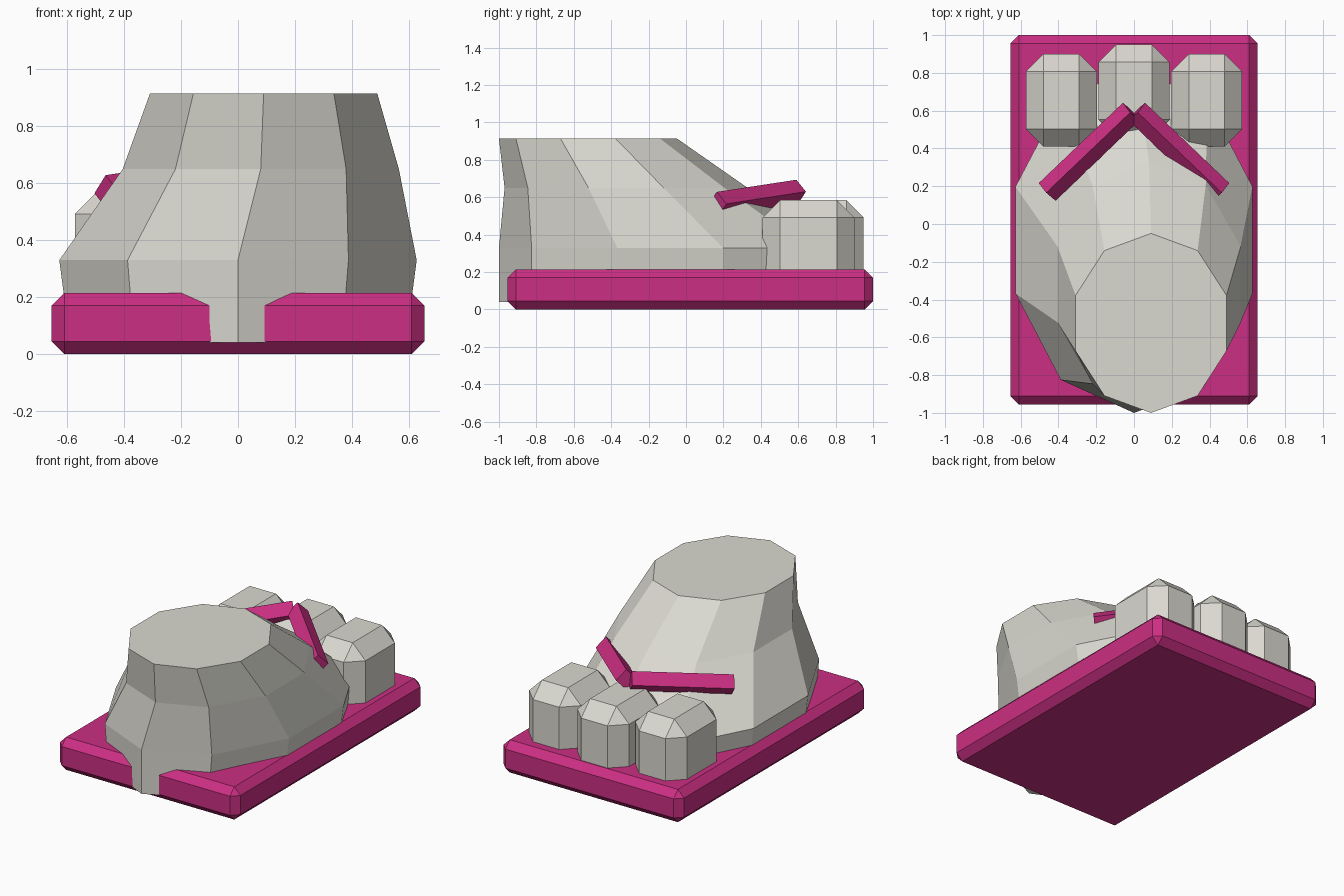
import bpy, bmesh
from math import sin, cos, tau
from mathutils import Vector, Matrix

cube = bpy.data.objects.get("Cube")
if cube:
    bpy.data.objects.remove(cube, do_unlink=True)


def material(name, rgb):
    m = bpy.data.materials.new(name)
    m.use_nodes = True
    color = (*rgb, 1.0)
    m.diffuse_color = color
    m.node_tree.nodes["Principled BSDF"].inputs["Base Color"].default_value = color
    return m


STONE = material("pale stone", (0.70, 0.69, 0.63))
PINK = material("sandal pink", (0.60, 0.028, 0.225))


def finish(bm, name, mat):
    bmesh.ops.recalc_face_normals(bm, faces=bm.faces)
    mesh = bpy.data.meshes.new(name)
    bm.to_mesh(mesh)
    bm.free()
    mesh.materials.append(mat)
    obj = bpy.data.objects.new(name, mesh)
    bpy.context.collection.objects.link(obj)
    return obj


def bevelled_box(name, low, high, width, mat):
    low, high = Vector(low), Vector(high)
    bm = bmesh.new()
    bmesh.ops.create_cube(bm, size=1)
    for v in bm.verts:
        v.co = (low + high) / 2 + v.co * (high - low)
    bmesh.ops.bevel(bm, geom=bm.edges[:], offset=width, segments=1,
                    affect='EDGES', profile=0.5)
    return finish(bm, name, mat)


# Sandal sole
bevelled_box("sole", (-0.655, -0.955, 0), (0.655, 1.0, 0.215), 0.045, PINK)

# Foot: ten-sided rings (centre x, centre y, radius x, radius y, height)
RINGS = [
    (0.00, -0.085, 0.62, 0.915, 0.04),
    (0.00, -0.085, 0.66, 0.915, 0.33),
    (0.08, -0.32, 0.51, 0.65, 0.65),
    (0.09, -0.525, 0.42, 0.475, 0.915),
]
SIDES = 10
bm = bmesh.new()
loops = []
for cx, cy, rx, ry, z in RINGS:
    loops.append([bm.verts.new((cx + rx * sin(tau * i / SIDES),
                                cy + ry * cos(tau * i / SIDES), z))
                  for i in range(SIDES)])
for lower, upper in zip(loops, loops[1:]):
    for i in range(SIDES):
        j = (i + 1) % SIDES
        bm.faces.new((lower[i], lower[j], upper[j], upper[i]))
bm.faces.new(loops[0])
bm.faces.new(loops[-1])
finish(bm, "foot", STONE)

# Toes
for name, x, back, front in (("right_toe", -0.385, 0.41, 0.90),
                             ("middle_toe", 0.0, 0.46, 0.95),
                             ("left_toe", 0.385, 0.41, 0.90)):
    bevelled_box(name, (x - 0.188, back, 0.09), (x + 0.188, front, 0.585),
                 0.093, STONE)

# Thong straps: diamond-section bars meeting above the middle toe
for name, side in (("right_strap", -1), ("left_strap", 1)):
    start = Vector((side * 0.46, 0.17, 0.565))
    end = Vector((side * 0.015, 0.595, 0.63))
    axis = end - start
    bm = bmesh.new()
    bmesh.ops.create_cone(bm, cap_ends=True, segments=4, radius1=0.064,
                          radius2=0.064, depth=axis.length)
    turn = axis.to_track_quat('Z', 'Y').to_matrix().to_4x4()
    bm.transform(Matrix.Translation((start + end) / 2) @ turn)
    finish(bm, name, PINK)
